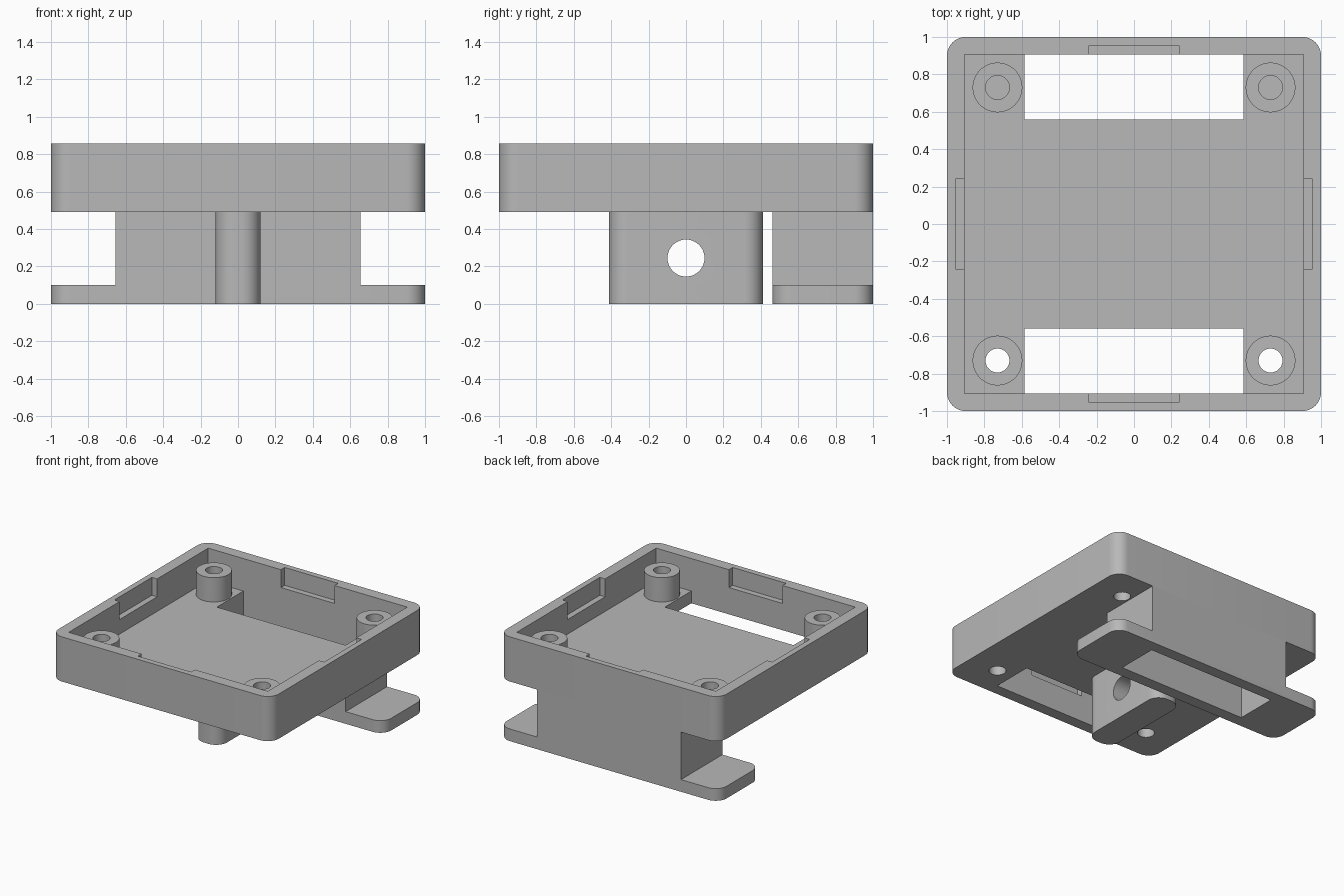
import bpy, bmesh, math
from mathutils import Matrix, Vector

if "Cube" in bpy.data.objects:
    bpy.data.objects.remove(bpy.data.objects["Cube"], do_unlink=True)

grey = bpy.data.materials.new("plain grey")
grey.use_nodes = True
grey.diffuse_color = (0.48, 0.48, 0.48, 1)
grey.node_tree.nodes["Principled BSDF"].inputs["Base Color"].default_value = grey.diffuse_color


def finish(name, bm):
    mesh = bpy.data.meshes.new(name)
    bmesh.ops.recalc_face_normals(bm, faces=bm.faces)
    bm.to_mesh(mesh)
    bm.free()
    mesh.materials.append(grey)
    ob = bpy.data.objects.new(name, mesh)
    bpy.context.collection.objects.link(ob)
    return ob


def box(name, x, y, z, radius=0):
    """Box from (min, max) ranges, with rounded upright edges if radius is set."""
    lo, hi = Vector((x[0], y[0], z[0])), Vector((x[1], y[1], z[1]))
    bm = bmesh.new()
    bmesh.ops.create_cube(bm, size=1)
    for v in bm.verts:
        v.co = (lo + hi) / 2 + v.co * (hi - lo)
    if radius:
        upright = [e for e in bm.edges
                   if abs(e.verts[0].co.z - e.verts[1].co.z) > 0.01]
        bmesh.ops.bevel(bm, geom=upright, offset=radius, segments=10,
                        profile=0.5, affect='EDGES')
    return finish(name, bm)


def cylinder(name, radius, depth, centre, axis='Z'):
    turn = Matrix.Rotation(math.pi / 2, 4, 'Y') if axis == 'X' else Matrix()
    bm = bmesh.new()
    bmesh.ops.create_cone(bm, cap_ends=True, segments=48, radius1=radius,
                          radius2=radius, depth=depth,
                          matrix=Matrix.Translation(centre) @ turn)
    return finish(name, bm)


def combine(target, tool, operation='DIFFERENCE'):
    """Bake a boolean into target and remove the tool."""
    mod = target.modifiers.new("combine", 'BOOLEAN')
    mod.operation, mod.solver, mod.object = operation, 'EXACT', tool
    bpy.context.view_layer.update()
    evaluated = target.evaluated_get(bpy.context.evaluated_depsgraph_get())
    baked = bpy.data.meshes.new_from_object(evaluated)
    target.modifiers.clear()
    target.data = baked
    bpy.data.objects.remove(tool, do_unlink=True)


BASE, FLOOR, RIM = 0.49, 0.59, 0.857
INNER = 0.905
SLOT_X = (-0.585, 0.585)
CORNERS = [(sx * 0.73, sy * 0.73) for sx in (-1, 1) for sy in (-1, 1)]

# Open tray with square inner corners
tray = box("tray", (-1, 1), (-1, 1), (BASE, RIM), 0.1)
combine(tray, box("cavity", (-INNER, INNER), (-INNER, INNER), (FLOOR, 1)))

# Clip notches in the inside of each wall
for side in (-1, 1):
    span = sorted((side * 0.85, side * 0.953))
    combine(tray, box("notch", (-0.243, 0.243), span, (0.71, 1)))
    combine(tray, box("notch", span, (-0.243, 0.243), (0.71, 1)))

# Long slots through the floor, front and back
for side in (-1, 1):
    span = sorted((side * 0.56, side * INNER))
    combine(tray, box("slot", SLOT_X, span, (0.4, 0.7)))

# Screw bosses with holes through the floor
for x, y in CORNERS:
    combine(tray, cylinder("boss", 0.133, 0.25, (x, y, 0.665)), 'UNION')
    combine(tray, cylinder("hole", 0.064, 1, (x, y, 0.7)))

# Rear bracket: wide rounded foot and narrower neck, hollow all the way up
bracket = box("rear_bracket", (-1, 1), (0.462, 1), (0, 0.1), 0.1)
combine(bracket, box("neck", (-0.655, 0.655), (0.462, 1), (0.05, BASE)), 'UNION')
combine(bracket, box("shaft", SLOT_X, (0.56, INNER), (-0.2, 0.7)))

# Central lug with a cross hole
lug = box("centre_lug", (-0.12, 0.12), (-0.413, 0.413), (0, BASE), 0.1)
combine(lug, cylinder("cross_hole", 0.099, 1, (0, 0, 0.245), 'X'))

# Smooth the curved faces, keep the hard edges
for ob in (tray, bracket, lug):
    bpy.ops.object.select_all(action='DESELECT')
    ob.select_set(True)
    bpy.context.view_layer.objects.active = ob
    bpy.ops.object.shade_smooth_by_angle(angle=math.radians(30))
